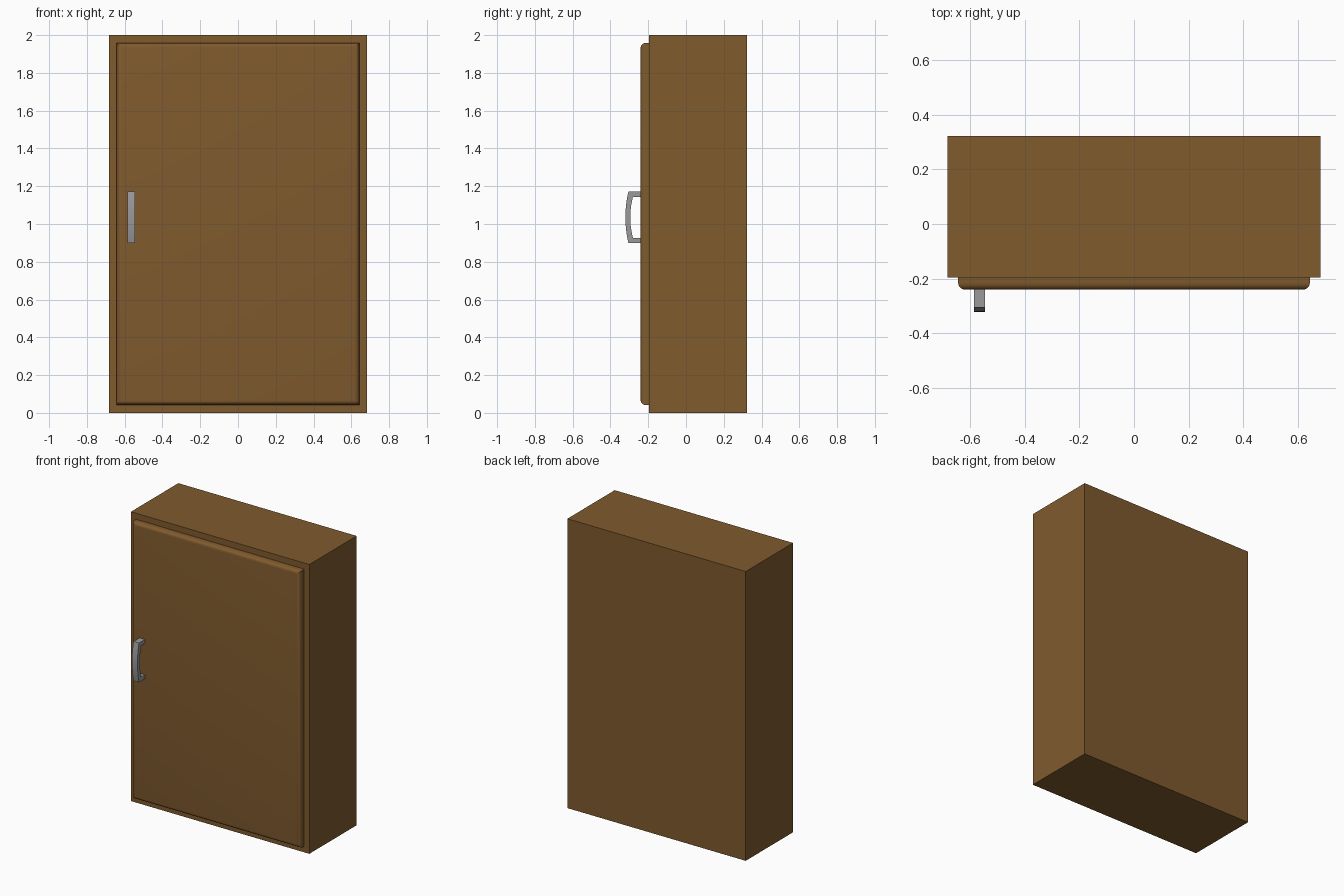
import bpy, bmesh, math
from mathutils import Vector

if "Cube" in bpy.data.objects:
    bpy.data.objects.remove(bpy.data.objects["Cube"])


def material(name, rgb):
    m = bpy.data.materials.new(name)
    m.diffuse_color = (*rgb, 1)
    m.use_nodes = True
    m.node_tree.nodes["Principled BSDF"].inputs["Base Color"].default_value = m.diffuse_color
    return m


WOOD = material("brown wood", (0.215, 0.103, 0.027))
METAL = material("grey metal", (0.32, 0.32, 0.33))


def finish(bm, name, mat):
    bmesh.ops.recalc_face_normals(bm, faces=bm.faces)
    me = bpy.data.meshes.new(name)
    bm.to_mesh(me)
    bm.free()
    ob = bpy.data.objects.new(name, me)
    bpy.context.collection.objects.link(ob)
    me.materials.append(mat)
    return ob


def box(name, lo, hi, mat, front_bevel=0):
    bm = bmesh.new()
    bmesh.ops.create_cube(bm, size=1)
    lo, hi = Vector(lo), Vector(hi)
    for v in bm.verts:
        v.co = (lo + hi) / 2 + v.co * (hi - lo)
    if front_bevel:
        # round only the edges around the front face
        edges = [e for e in bm.edges if all(abs(v.co.y - lo.y) < 1e-5 for v in e.verts)]
        bmesh.ops.bevel(bm, geom=edges, offset=front_bevel, segments=5,
                        profile=0.5, affect='EDGES')
    return finish(bm, name, mat)


def smooth(ob):
    bpy.ops.object.select_all(action='DESELECT')
    ob.select_set(True)
    bpy.context.view_layer.objects.active = ob
    bpy.ops.object.shade_smooth_by_angle(angle=math.radians(35))


# cabinet body and the raised door on its front
box("cabinet_body", (-0.682, -0.195, 0), (0.682, 0.322, 2), WOOD)
door = box("door", (-0.643, -0.24, 0.042), (0.643, -0.194, 1.958), WOOD, 0.025)
smooth(door)

# bowed pull handle: outer and inner arcs in the y-z plane, extruded along x
ZC, N = 1.035, 10


def arc(half, y_end, bulge):
    ts = [-1 + 2 * i / N for i in range(N + 1)]
    return [(y_end - bulge * (1 - t * t), ZC + half * t) for t in ts]


outer = [(-0.238, ZC - 0.136)] + arc(0.136, -0.305, 0.016) + [(-0.238, ZC + 0.136)]
inner = [(-0.238, ZC - 0.108)] + arc(0.108, -0.281, 0.014) + [(-0.238, ZC + 0.108)]
bm = bmesh.new()
rows = [[bm.verts.new((x, y, z)) for y, z in path]
        for x in (-0.586, -0.544) for path in (outer, inner)]
o0, i0, o1, i1 = rows
for a, b in ((o0, i0), (i0, i1), (i1, o1), (o1, o0)):
    for k in range(len(a) - 1):
        bm.faces.new((a[k], a[k + 1], b[k + 1], b[k]))
for k in (0, -1):
    bm.faces.new((o0[k], i0[k], i1[k], o1[k]))
smooth(finish(bm, "door_handle", METAL))
